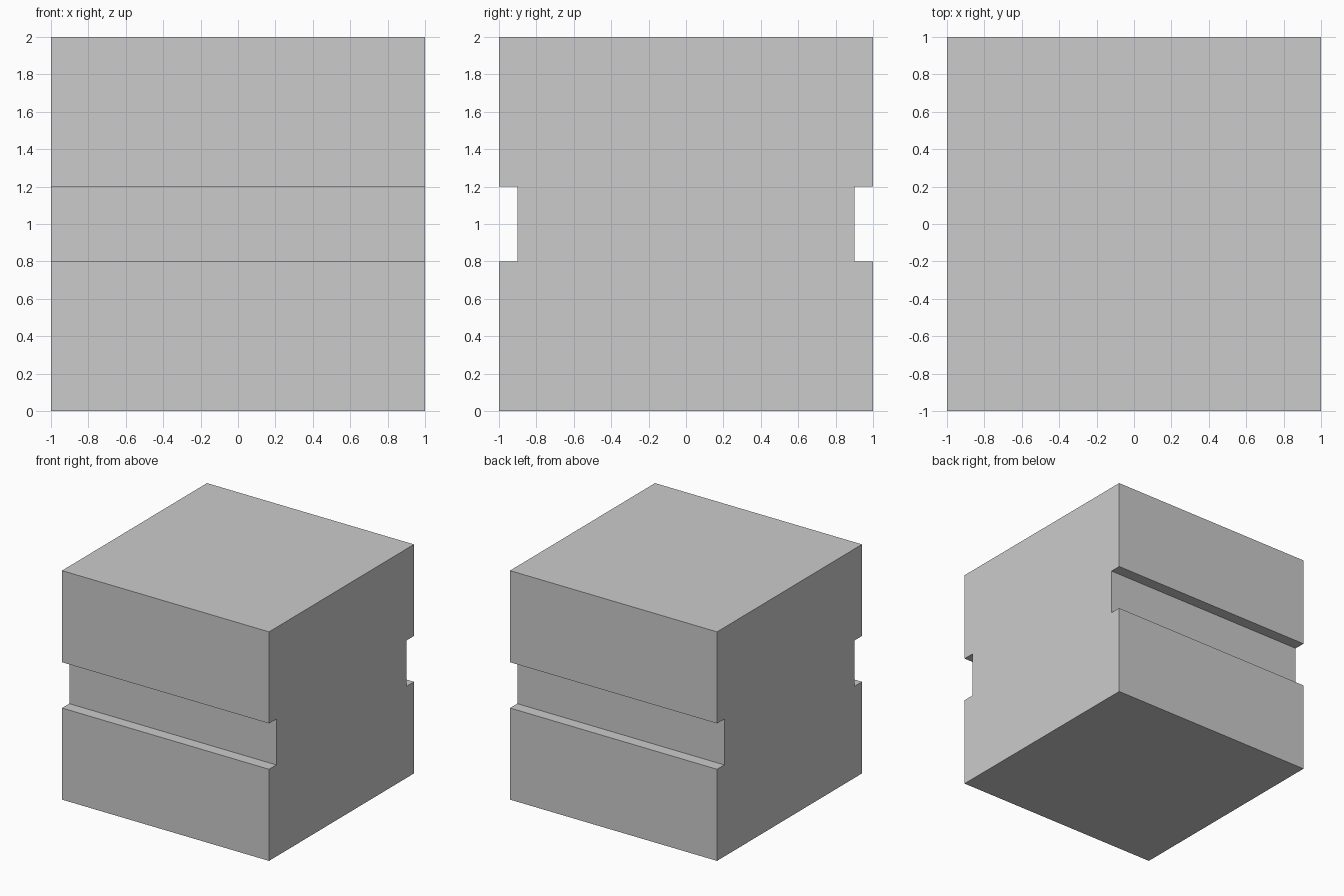
import bpy
import bmesh

if "Cube" in bpy.data.objects:
    bpy.data.objects.remove(bpy.data.objects["Cube"])

HALF = 1.0                      # half the block width
HEIGHT = 2.0
DEPTH = 0.1                     # how far the grooves cut in
GROOVE_LOW, GROOVE_HIGH = 0.8, 1.2

# Side profile (y, z): right half going up, then mirrored going down
half_profile = [
    (HALF, 0), (HALF, GROOVE_LOW), (HALF - DEPTH, GROOVE_LOW),
    (HALF - DEPTH, GROOVE_HIGH), (HALF, GROOVE_HIGH), (HALF, HEIGHT),
]
profile = half_profile + [(-y, z) for y, z in reversed(half_profile)]

# Extrude the profile across x to make the grooved block
bm = bmesh.new()
face = bm.faces.new([bm.verts.new((-HALF, y, z)) for y, z in profile])
extruded = bmesh.ops.extrude_face_region(bm, geom=[face], use_keep_orig=True)["geom"]
verts = [g for g in extruded if isinstance(g, bmesh.types.BMVert)]
bmesh.ops.translate(bm, verts=verts, vec=(2 * HALF, 0, 0))
bmesh.ops.recalc_face_normals(bm, faces=bm.faces)

mesh = bpy.data.meshes.new("grooved_block")
bm.to_mesh(mesh)
bm.free()
bpy.context.collection.objects.link(bpy.data.objects.new("grooved_block", mesh))
